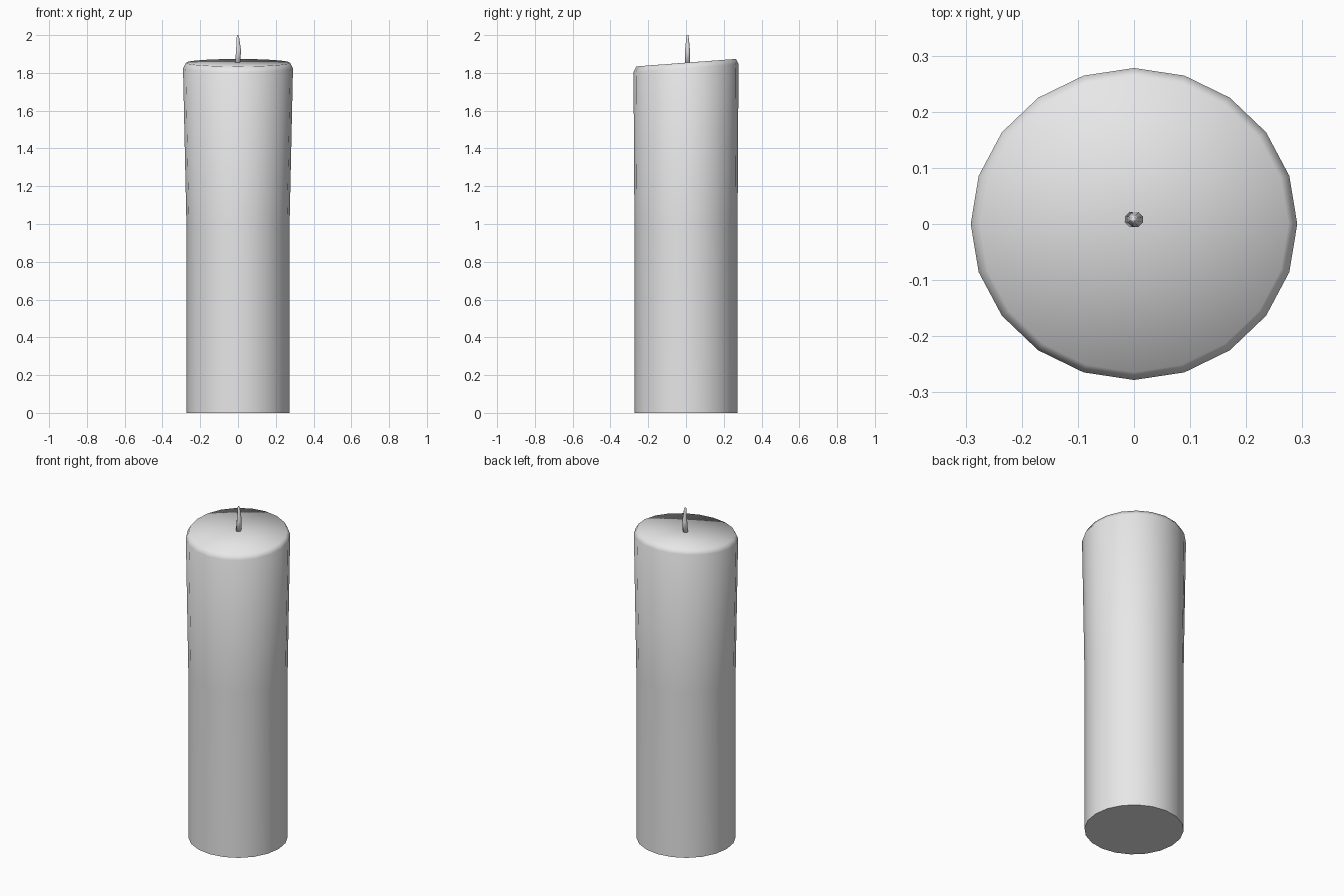
import bpy, bmesh
from math import cos, sin, pi

cube = bpy.data.objects.get("Cube")
if cube:
    bpy.data.objects.remove(cube, do_unlink=True)

wax = bpy.data.materials.new("pale grey")
wax.use_nodes = True
GREY = (0.8, 0.8, 0.8, 1.0)
wax.diffuse_color = GREY
wax.node_tree.nodes["Principled BSDF"].inputs["Base Color"].default_value = GREY


def ring(bm, sides, rx, ry, z, cx=0.0, cy=0.0, slant=0.0, phase=0.0):
    """Elliptical ring of vertices whose height rises along y by slant."""
    verts = []
    for i in range(sides):
        a = 2 * pi * i / sides + phase
        y = cy + ry * sin(a)
        verts.append(bm.verts.new((cx + rx * cos(a), y, z + slant * y)))
    return verts


def skin(bm, rings):
    for low, high in zip(rings, rings[1:]):
        n = len(low)
        for i in range(n):
            j = (i + 1) % n
            bm.faces.new((low[i], low[j], high[j], high[i]))


def finish(bm, name):
    bmesh.ops.recalc_face_normals(bm, faces=bm.faces[:])
    for f in bm.faces:
        f.smooth = True
    mesh = bpy.data.meshes.new(name)
    bm.to_mesh(mesh)
    bm.free()
    mesh.materials.append(wax)
    obj = bpy.data.objects.new(name, mesh)
    bpy.context.collection.objects.link(obj)
    return obj


# Candle body: straight lower half, slight flare, slanted bevelled top
bm = bmesh.new()
rings = [
    ring(bm, 20, 0.273, 0.273, 0.0),
    ring(bm, 20, 0.273, 0.273, 1.0),
    ring(bm, 20, 0.291, 0.278, 1.825, slant=0.075),
    ring(bm, 20, 0.275, 0.264, 1.854, slant=0.075),
]
skin(bm, rings)
bottom = bm.faces.new(rings[0])
for e in bottom.edges:
    e.smooth = False
# Top cap as a softly shaded fan
centre = bm.verts.new((0, 0.01, 1.855))
rim = rings[-1]
for i in range(len(rim)):
    bm.faces.new((rim[i], rim[(i + 1) % len(rim)], centre))
finish(bm, "candle_body")

# Wick: thin, slightly bent and tapering to a blunt tip
bm = bmesh.new()
stations = [(1.84, 0.015, -0.003), (1.92, 0.014, 0.003),
            (1.98, 0.008, 0.0), (2.0, 0.005, -0.001)]
rings = [ring(bm, 8, r, r, z, cx, 0.008, phase=pi / 8) for z, r, cx in stations]
skin(bm, rings)
bm.faces.new(rings[0])
bm.faces.new(rings[-1])
finish(bm, "wick")
